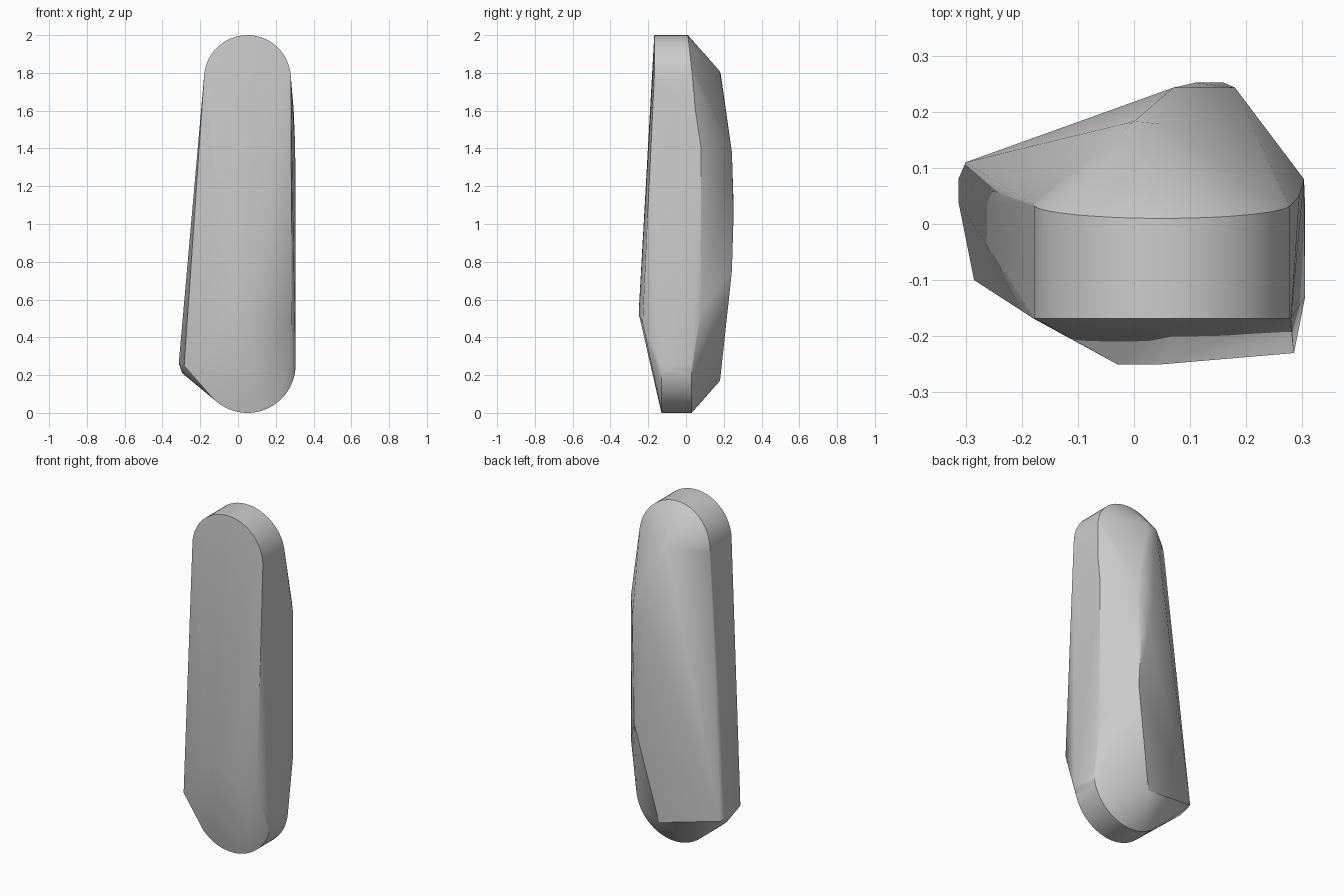
import bpy
import bmesh
from math import cos, sin, radians

cube = bpy.data.objects.get("Cube")
if cube:
    bpy.data.objects.remove(cube, do_unlink=True)


def arc(cz, radius, start, end, y, lean=0.0, steps=24):
    """Points along a rounded end; lean pushes the arc back as it drops."""
    points = []
    for i in range(steps + 1):
        a = radians(start + (end - start) * i / steps)
        drop = radius * (1 - abs(sin(a)))
        points.append((0.05 + radius * cos(a), y + lean * drop, cz + radius * sin(a)))
    return points


# Rounded top and bottom rims, front and back
points = arc(1.77, 0.23, 0, 180, -0.168)
points += arc(1.77, 0.23, 0, 180, 0.01, lean=0.11)
points += arc(0.255, 0.255, 0, -137, -0.13)
points += arc(0.255, 0.255, 0, -137, 0.03)

# Break line across the lower front
points += [(-0.03, -0.25, 0.54), (0.05, -0.25, 0.525), (0.285, -0.23, 0.475)]

# Blunt lower corner on the narrow side
points += [(-0.285, -0.10, 0.25), (-0.313, 0.04, 0.27), (-0.313, 0.08, 0.26),
           (-0.30, 0.11, 0.24), (-0.295, 0.04, 0.21)]

# Straight side edge
points += [(0.295, 0.05, 1.6), (0.303, 0.08, 1.4), (0.303, 0.08, 0.55)]

# Ridge along the back
points += [(0.0, 0.183, 1.8), (0.05, 0.178, 1.81), (0.18, 0.243, 1.38),
           (0.07, 0.243, 1.36), (0.11, 0.252, 1.1), (0.16, 0.252, 1.05),
           (0.17, 0.243, 0.75), (0.05, 0.18, 0.17)]

# Wrap the outline in one faceted skin
bm = bmesh.new()
for p in points:
    bm.verts.new(p)
bmesh.ops.convex_hull(bm, input=bm.verts[:])
bmesh.ops.delete(bm, geom=[v for v in bm.verts if not v.link_faces], context='VERTS')
bmesh.ops.recalc_face_normals(bm, faces=bm.faces[:])
mesh = bpy.data.meshes.new("stone_body")
bm.to_mesh(mesh)
bm.free()

# Plain grey material
grey = bpy.data.materials.new("plain_grey")
grey.use_nodes = True
colour = (0.6, 0.6, 0.6, 1.0)
grey.diffuse_color = colour
for node in grey.node_tree.nodes:
    if node.type == 'BSDF_PRINCIPLED':
        node.inputs["Base Color"].default_value = colour
mesh.materials.append(grey)

# Place the body and soften shallow edges
body = bpy.data.objects.new("stone_body", mesh)
bpy.context.collection.objects.link(body)
bpy.ops.object.select_all(action='DESELECT')
body.select_set(True)
bpy.context.view_layer.objects.active = body
bpy.ops.object.shade_smooth_by_angle(angle=radians(30))
